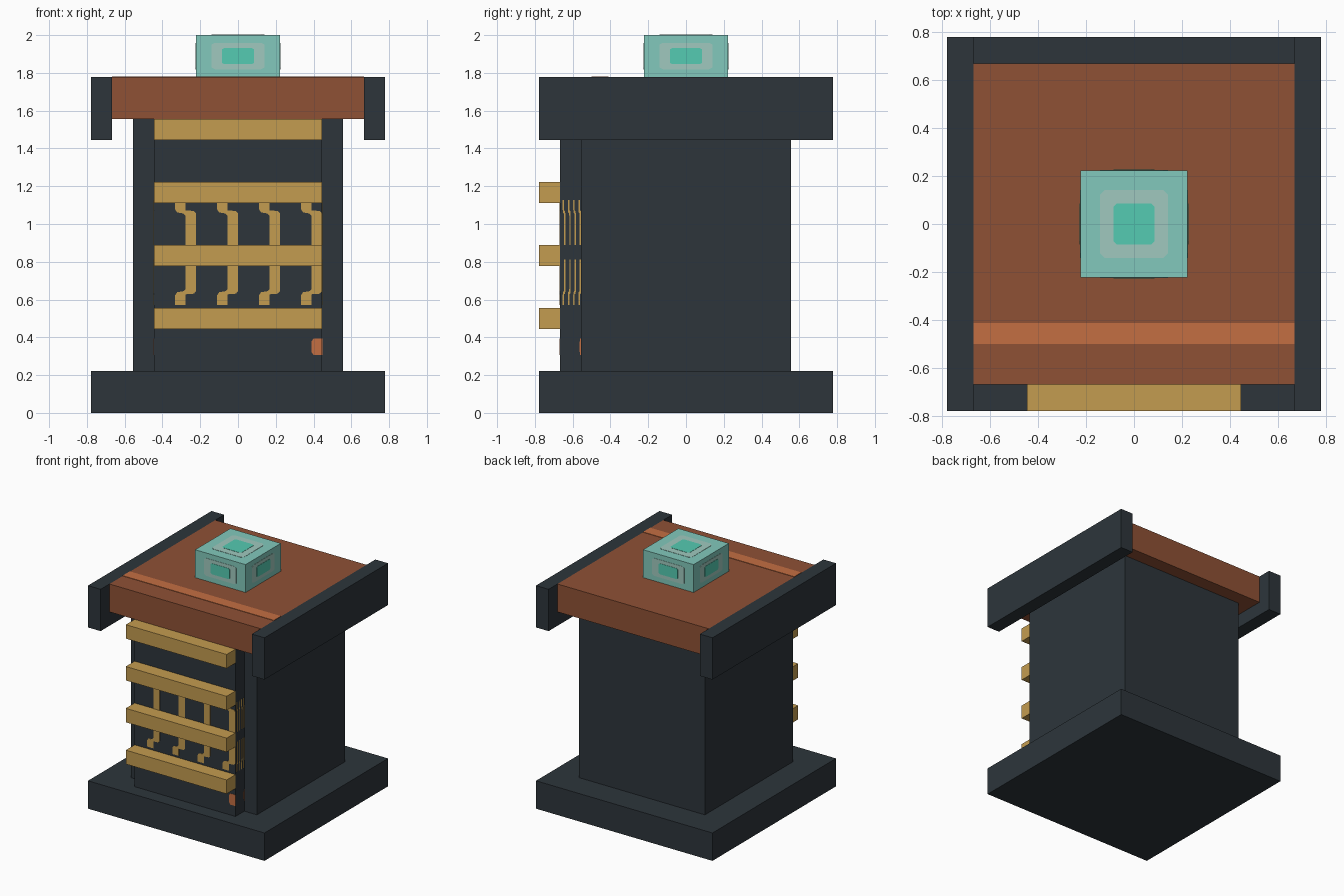
import bpy
import bmesh
from mathutils import Vector

cube = bpy.data.objects.get("Cube")
if cube:
    bpy.data.objects.remove(cube, do_unlink=True)

U = 1 / 9  # building unit


def material(name, rgb):
    def lin(c):
        c /= 255
        return c / 12.92 if c < 0.04 else ((c + 0.055) / 1.055) ** 2.4
    col = [lin(c) for c in rgb] + [1]
    m = bpy.data.materials.new(name)
    m.use_nodes = True
    m.diffuse_color = col
    m.node_tree.nodes["Principled BSDF"].inputs["Base Color"].default_value = col
    return m


DARK = material("dark slate", (45, 53, 59))
CLAY = material("terracotta", (143, 81, 53))
ORANGE = material("light orange", (196, 110, 66))
TAN = material("tan", (196, 156, 80))
TEAL = material("pale teal", (130, 201, 188))
GREY = material("grey green", (160, 201, 191))
MINT = material("bright mint", (85, 203, 178))


def finish(name, bm, mat):
    bmesh.ops.recalc_face_normals(bm, faces=bm.faces)
    me = bpy.data.meshes.new(name)
    bm.to_mesh(me)
    bm.free()
    me.materials.append(mat)
    ob = bpy.data.objects.new(name, me)
    bpy.context.collection.objects.link(ob)


def box(name, mat, low, high):
    """Box between two corners given in building units."""
    low, high = Vector(low) * U, Vector(high) * U
    bm = bmesh.new()
    bmesh.ops.create_cube(bm, size=1)
    for v in bm.verts:
        v.co = (low + high) / 2 + v.co * (high - low)
    finish(name, bm, mat)


def frame(origin, right, up):
    """Surface frame: right and up span it, the normal points out."""
    r, u = Vector(right), Vector(up)
    return Vector(origin), r, u, r.cross(u).normalized()


def plates(name, mat, outlines, frames, thick):
    """Thin plates with the given outlines on each surface."""
    bm = bmesh.new()
    for o, r, u, n in frames:
        for outline in outlines:
            lower = [bm.verts.new((o + r * a + u * b) * U) for a, b in outline]
            upper = [bm.verts.new(v.co + n * thick) for v in lower]
            bm.faces.new(upper)
            bm.faces.new(lower[::-1])
            for i in range(len(lower)):
                bm.faces.new((lower[i - 1], lower[i], upper[i], upper[i - 1]))
    finish(name, bm, mat)


# Base, tower and front panel
box("base", DARK, (-7, -7, 0), (7, 7, 2))
box("tower", DARK, (-5, -5, 2), (5, 5, 14))
box("front_panel", DARK, (-4, -6, 2), (4, -5, 14))

# Roof slab with its stripe, and side rails
box("roof_slab", CLAY, (-6, -6, 14), (6, 6, 16))
box("roof_stripe", ORANGE, (-6, -4.5, 16), (6, -3.7, 16.03))
for side, s in (("left", 1), ("right", -1)):
    box(side + "_rail", DARK, (6.5 * s - 0.5, -7, 13), (6.5 * s + 0.5, 7, 16))

# Tan slats across the front
for i in range(4):
    z = 4 + 3 * i
    box(f"slat_{i + 1}", TAN, (-4, -7, z), (4, -6, z + 1))

# Bent strips on the front panel, repeated narrow on its two sides
strip = [(1.5, 8), (2, 8), (2, 9.5), (1.9, 9.62), (1.5, 9.65), (1.5, 10.15),
         (1, 10.15), (1, 9.7), (1.1, 9.55), (1.4, 9.5), (1.5, 9.4)]
strips = []
for i in range(4):
    strips.append([(a + 2 * i, b) for a, b in strip])
    strips.append([(a + 2 * i, 15.3 - b) for a, b in reversed(strip)])
dot = [(7.6, 2.75), (8, 2.75), (8, 3.55), (7.6, 3.55), (7.5, 3.4), (7.5, 2.9)]
panel = [frame((-4, -6, 0), (1, 0, 0), (0, 0, 1)),
         frame((4, -6, 0), (0, 1 / 8, 0), (0, 0, 1)),
         frame((-4, -5, 0), (0, -1 / 8, 0), (0, 0, 1))]
plates("bent_strips", TAN, strips, panel, 0.002)
plates("panel_dots", ORANGE, [dot], panel, 0.002)

# Crystal block with two nested patches on its top and sides
box("crystal", TEAL, (-2, -2, 16), (2, 2, 18))


def patch(h, c):
    """Square of half width h with its corners cut by c."""
    corner = [(h, h - c), (h - c, h)]
    pts = []
    for _ in range(4):
        pts += corner
        corner = [(-b, a) for a, b in corner]
    return pts


faces = [frame((0, 0, 18), (1, 0, 0), (0, 1, 0))]
for x, y in ((0, -1), (1, 0), (0, 1), (-1, 0)):
    faces.append(frame((2 * x, 2 * y, 17), (-y, x, 0), (0, 0, 0.5)))
plates("crystal_patches", GREY, [patch(1.27, 0.18)], faces, 0.002)
plates("crystal_centres", MINT, [patch(0.77, 0.13)], faces, 0.004)
